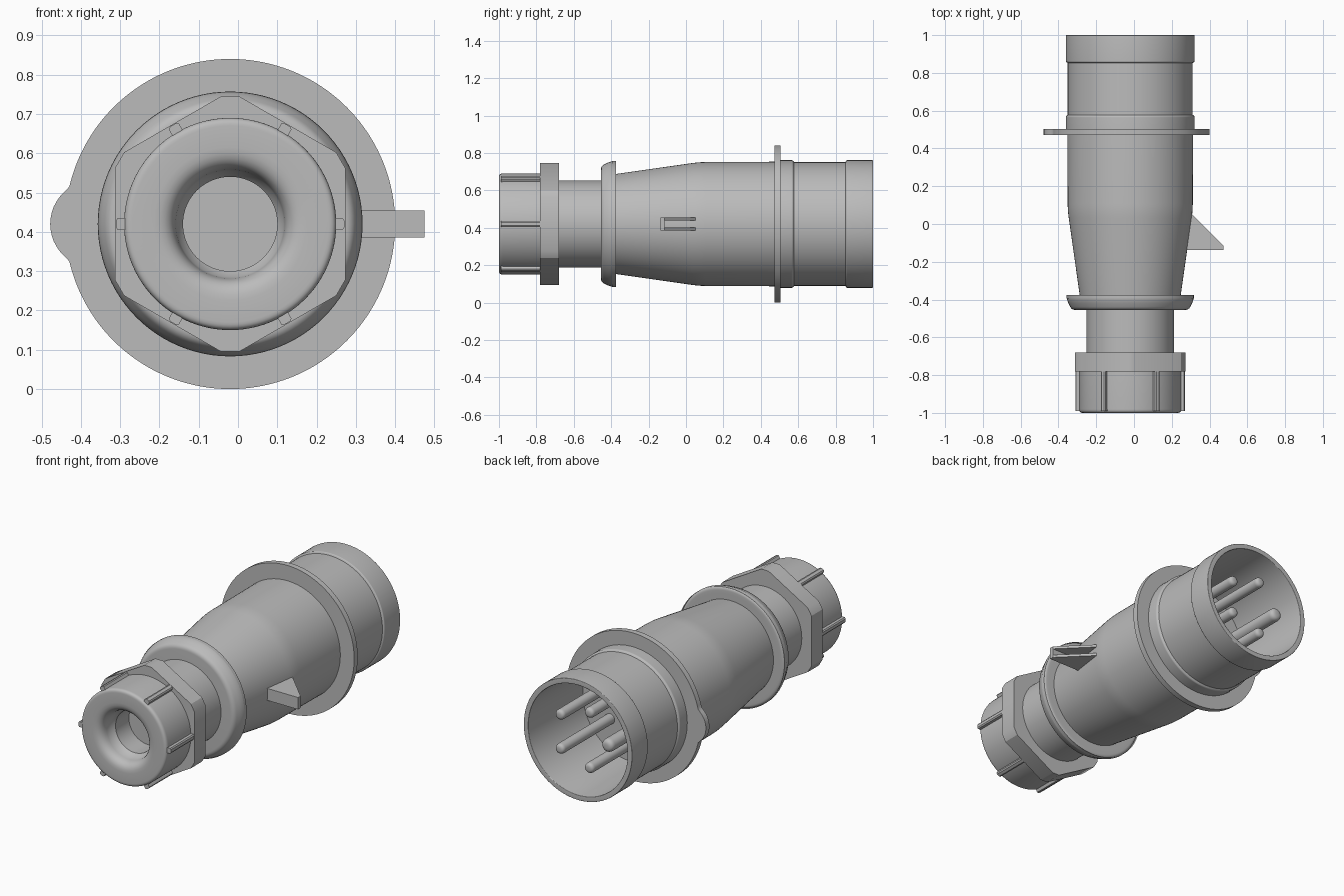
import bpy, bmesh
from math import sin, cos, pi, radians, hypot, atan2, sqrt
from mathutils import Vector

CX, CZ = -0.02, 0.42      # long axis of the plug, parallel to y
SEG = 96

if "Cube" in bpy.data.objects:
    bpy.data.objects.remove(bpy.data.objects["Cube"], do_unlink=True)

grey = bpy.data.materials.new("plastic grey")
grey.use_nodes = True
grey.diffuse_color = (0.5, 0.5, 0.5, 1)
grey.node_tree.nodes["Principled BSDF"].inputs["Base Color"].default_value = (0.5, 0.5, 0.5, 1)


def finish(name, bm):
    bmesh.ops.remove_doubles(bm, verts=bm.verts, dist=1e-5)
    bmesh.ops.recalc_face_normals(bm, faces=bm.faces)
    mesh = bpy.data.meshes.new(name)
    bm.to_mesh(mesh)
    bm.free()
    mesh.materials.append(grey)
    ob = bpy.data.objects.new(name, mesh)
    bpy.context.collection.objects.link(ob)
    bpy.ops.object.select_all(action='DESELECT')
    ob.select_set(True)
    bpy.context.view_layer.objects.active = ob
    bpy.ops.object.shade_smooth_by_angle(angle=radians(30))
    return ob


def rounded(profile, steps=6):
    """Round each profile corner that carries a third value, the fillet size."""
    out = []
    for i, p in enumerate(profile):
        c = Vector(p[:2])
        if len(p) < 3:
            out.append(c)
            continue
        a = c + (Vector(profile[i - 1][:2]) - c).normalized() * p[2]
        b = c + (Vector(profile[i + 1][:2]) - c).normalized() * p[2]
        for k in range(steps + 1):
            t = k / steps
            out.append(a * (1 - t) ** 2 + c * 2 * t * (1 - t) + b * t * t)
    return out


def lathe(name, profile, cx=CX, cz=CZ, seg=SEG):
    """Spin (radius, y) points about the long axis."""
    bm = bmesh.new()
    rings = []
    for r, y in rounded(profile):
        if r < 1e-6:
            rings.append([bm.verts.new((cx, y, cz))] * seg)
        else:
            rings.append([bm.verts.new((cx + r * cos(2 * pi * i / seg), y,
                                        cz + r * sin(2 * pi * i / seg))) for i in range(seg)])
    for a, b in zip(rings, rings[1:]):
        for i in range(seg):
            j = (i + 1) % seg
            bm.faces.new(list(dict.fromkeys((a[i], a[j], b[j], b[i]))))
    return finish(name, bm)


def prism(name, points, offset):
    """Extrude a flat outline of 3D points."""
    bm = bmesh.new()
    face = bm.faces.new([bm.verts.new(p) for p in points])
    new = bmesh.ops.extrude_face_region(bm, geom=[face])["geom"]
    bmesh.ops.translate(bm, vec=offset, verts=[v for v in new if isinstance(v, bmesh.types.BMVert)])
    return finish(name, bm)


def polar(r, a, y):
    return (CX + r * cos(a), y, CZ + r * sin(a))


# Gland cap with the flared cable opening
lathe("gland_cap", [(0, -0.72), (0.12, -0.72), (0.12, -0.9), (0.135, -0.92), (0.145, -1, 0.05),
                    (0.27, -1, 0.02), (0.27, -0.76), (0.2, -0.7), (0, -0.7)])

# Six grip ribs around the cap
for k in range(6):
    a = k * pi / 3
    u, v = Vector((cos(a), 0, sin(a))), Vector((-sin(a), 0, cos(a)))
    base = Vector((CX, -0.99, CZ))
    prism(f"cap_rib_{k + 1}",
          [base + u * r + v * w for r, w in ((0.25, -0.015), (0.286, -0.015), (0.291, -0.008),
                                             (0.291, 0.008), (0.286, 0.015), (0.25, 0.015))],
          (0, 0.22, 0))

# Hexagonal nut with clipped corners
clip, half = 0.325, 0.023
corners = [polar(hypot(clip, half), pi / 2 + k * pi / 3 + s * atan2(half, clip), -0.78)
           for k in range(6) for s in (-1, 1)]
prism("gland_nut", corners, (0, 0.1, 0))

# Neck, rounded collar and tapering body
lathe("neck", [(0, -0.69), (0.232, -0.69), (0.232, -0.42), (0, -0.42)])
lathe("collar", [(0, -0.455), (0.31, -0.455, 0.02), (0.337, -0.4, 0.025), (0.337, -0.375, 0.02),
                 (0.3, -0.375), (0, -0.375)])
lathe("body", [(0, -0.4), (0.264, -0.4), (0.331, 0.07, 0.04), (0.333, 0.48), (0, 0.48)])

# Flange with a rounded tab on one side
tab_d, tab_r = 0.347, 0.111


def flange_radius(a):
    q = tab_r ** 2 - (tab_d * sin(a)) ** 2
    tab = -tab_d * cos(a) + sqrt(q) if q > 0 and cos(a) < 0 else 0
    return max(0.42, tab)


prism("flange", [polar(flange_radius(2 * pi * i / 192), 2 * pi * i / 192, 0.472) for i in range(192)],
      (0, 0.032, 0))

# Hollow socket shroud with raised bands at both ends
lathe("shroud", [(0, 0.49), (0.341, 0.49), (0.341, 0.57, 0.006), (0.331, 0.578), (0.331, 0.853),
                 (0.341, 0.858, 0.004), (0.341, 1, 0.004), (0.312, 1, 0.004), (0.305, 0.52), (0, 0.52)])

# Five contact pins, the earth pin thicker
for k in range(5):
    a = pi + k * 2 * pi / 5
    r = 0.037 if k == 0 else 0.029
    x, _, z = polar(0.165, a, 0)
    lathe("earth_pin" if k == 0 else f"pin_{k}",
          [(0, 0.5), (r, 0.5), (r, 0.98, r * 0.8), (0, 0.98)], x, z, 32)

# Locking catch: two triangular cheeks and an end plate
for name, z in (("catch_lower_cheek", CZ - 0.034), ("catch_upper_cheek", CZ + 0.019)):
    prism(name, [(0.27, 0.055, z), (0.303, 0.055, z), (0.474, -0.115, z), (0.474, -0.137, z),
                 (0.25, -0.137, z)], (0, 0, 0.015))
prism("catch_end_plate", [(0.25, -0.137, CZ - 0.034), (0.474, -0.137, CZ - 0.034),
                          (0.474, -0.137, CZ + 0.034), (0.25, -0.137, CZ + 0.034)], (0, 0.022, 0))
